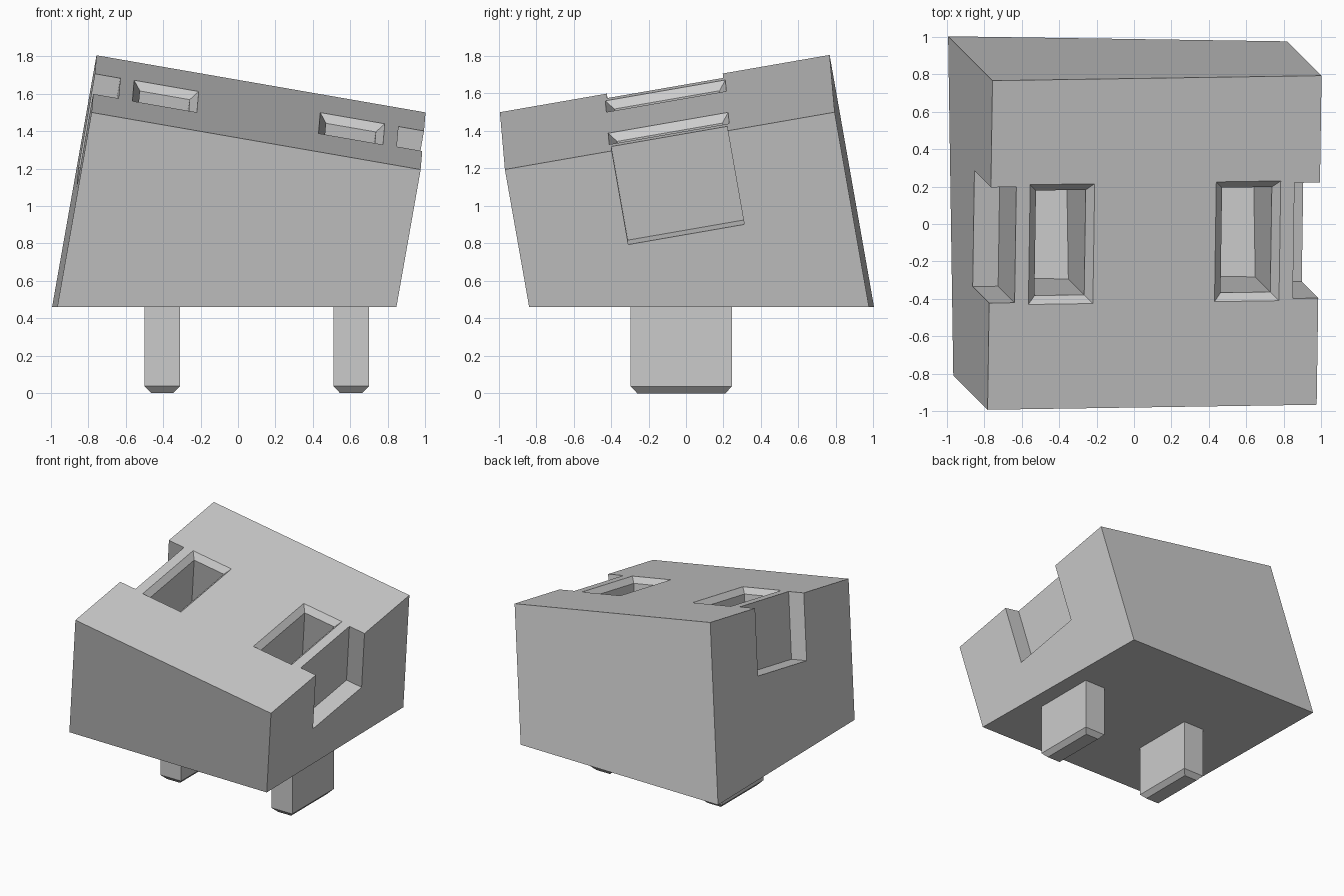
import bpy, bmesh
from mathutils import Vector, Matrix

cube = bpy.data.objects.get("Cube")
if cube:
    bpy.data.objects.remove(cube, do_unlink=True)

grey = bpy.data.materials.new("plain grey")
grey.use_nodes = True
grey.diffuse_color = (0.6, 0.6, 0.6, 1)
grey.node_tree.nodes["Principled BSDF"].inputs["Base Color"].default_value = (0.6, 0.6, 0.6, 1)

# Tilted frame centred on the sloping top face
u = Vector((0.985, 0.015, -0.171)).normalized()
w = Vector((0.171, -0.171, 0.970))
w = (w - u * w.dot(u)).normalized()
v = w.cross(u)
tilt = Matrix.Translation((0.11, -0.1, 1.50)) @ Matrix((u, v, w)).transposed().to_4x4()


def stack(name, centre, levels, frame=Matrix(), floor=None):
    """Solid through stacked rectangles (height, half width, half depth), cut flat at floor."""
    bm = bmesh.new()
    cx, cy = centre
    rings = []
    for h, a, b in levels:
        corners = ((-a, -b), (a, -b), (a, b), (-a, b))
        rings.append([bm.verts.new(frame @ Vector((cx + x, cy + y, h))) for x, y in corners])
    bm.faces.new(rings[0])
    bm.faces.new(rings[-1])
    for low, high in zip(rings, rings[1:]):
        for i in range(4):
            j = (i + 1) % 4
            bm.faces.new((low[i], low[j], high[j], high[i]))
    if floor is not None:
        cut = bmesh.ops.bisect_plane(bm, geom=bm.verts[:] + bm.edges[:] + bm.faces[:],
                                     plane_co=(0, 0, floor), plane_no=(0, 0, 1), clear_inner=True)
        rim = [e for e in cut["geom_cut"] if isinstance(e, bmesh.types.BMEdge)]
        bmesh.ops.contextual_create(bm, geom=rim)
    bmesh.ops.recalc_face_normals(bm, faces=bm.faces)
    mesh = bpy.data.meshes.new(name)
    bm.to_mesh(mesh)
    bm.free()
    mesh.materials.append(grey)
    obj = bpy.data.objects.new(name, mesh)
    bpy.context.collection.objects.link(obj)
    return obj


# Tilted block with a level underside
half = 0.893
body = stack("body", (0, 0), [(-2, half, half), (0, half, half)], tilt, 0.46)

cutters = []
for side, floor in ((-1, 0.99), (1, 0.84)):
    # Bevelled socket with a level floor
    cutters.append(stack("socket_cutter", (side * 0.505, 0),
                         [(-1.2, 0.135, 0.285), (-0.045, 0.135, 0.285), (0.045, 0.215, 0.365)],
                         tilt, floor))
    # Notch in the side wall
    cutters.append(stack("notch_cutter", (side * 0.955, 0),
                         [(-0.515, 0.2, 0.314), (0.1, 0.2, 0.314)], tilt))
    # Peg with a chamfered tip
    stack("right_peg" if side < 0 else "left_peg", (0.1 + side * 0.505, -0.025),
          [(0, 0.06, 0.235), (0.037, 0.095, 0.27), (0.47, 0.095, 0.27)])

# Carve the block
bpy.context.view_layer.objects.active = body
for cutter in cutters:
    cutter.hide_render = True
    mod = body.modifiers.new("cut", "BOOLEAN")
    mod.operation = "DIFFERENCE"
    mod.solver = "EXACT"
    mod.object = cutter
    bpy.ops.object.modifier_apply(modifier=mod.name)
    bpy.data.objects.remove(cutter, do_unlink=True)
